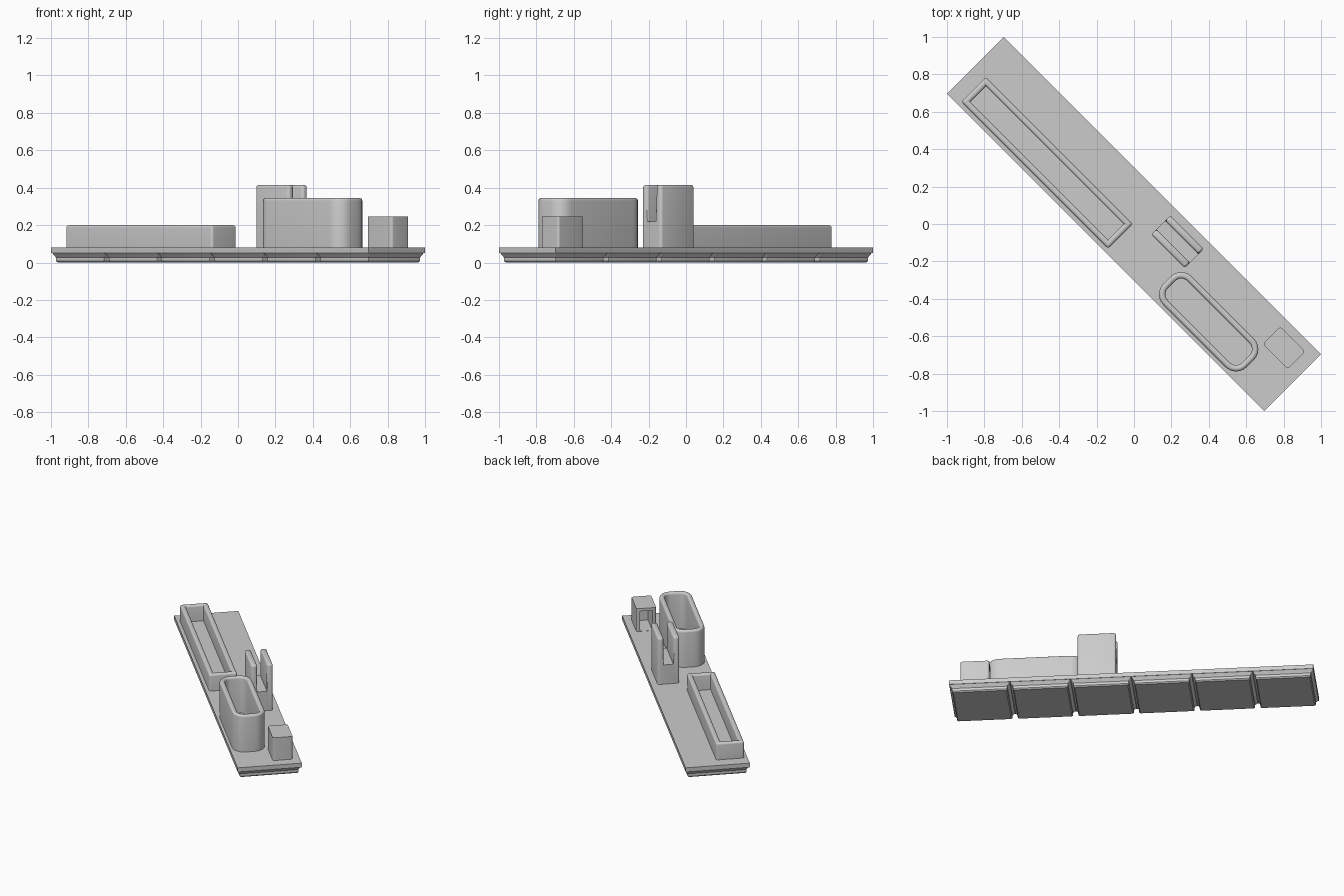
import bpy, bmesh, math
from mathutils import Matrix

if "Cube" in bpy.data.objects:
    bpy.data.objects.remove(bpy.data.objects["Cube"])

grey = bpy.data.materials.new("plain grey")
grey.diffuse_color = (0.6, 0.6, 0.6, 1)
grey.use_nodes = True
grey.node_tree.nodes["Principled BSDF"].inputs["Base Color"].default_value = grey.diffuse_color
TURN = Matrix.Rotation(-math.pi / 4, 4, 'Z')   # the long axis runs diagonally
TOP = 0.08                                     # upper face of the base plate


def finish(name, bm, smooth=True):
    bmesh.ops.recalc_face_normals(bm, faces=bm.faces)
    bm.transform(TURN)
    me = bpy.data.meshes.new(name)
    bm.to_mesh(me)
    bm.free()
    me.materials.append(grey)
    ob = bpy.data.objects.new(name, me)
    bpy.context.collection.objects.link(ob)
    if smooth:
        bpy.ops.object.select_all(action='DESELECT')
        ob.select_set(True)
        bpy.context.view_layer.objects.active = ob
        bpy.ops.object.shade_smooth_by_angle(angle=math.radians(35))
    return ob


def outline(cu, cv, hu, hv, r, seg=6):
    """Rounded rectangle as a list of plan points."""
    pts = []
    for k, (su, sv) in enumerate([(1, 1), (-1, 1), (-1, -1), (1, -1)]):
        for i in range(seg + 1):
            a = math.pi / 2 * (k + i / seg)
            pts.append((cu + su * (hu - r) + r * math.cos(a),
                        cv + sv * (hv - r) + r * math.sin(a)))
    return pts


def loft(name, box, r, profile):
    """Stack rounded rectangles; profile holds (inset, z) pairs, ends capped."""
    u0, u1, v0, v1 = box
    bm = bmesh.new()
    rings = []
    for inset, z in profile:
        pts = outline((u0 + u1) / 2, (v0 + v1) / 2, (u1 - u0) / 2 - inset,
                      (v1 - v0) / 2 - inset, max(r - inset, 0.002))
        rings.append([bm.verts.new((u, v, z)) for u, v in pts])
    n = len(rings[0])
    for a, b in zip(rings, rings[1:]):
        for i in range(n):
            j = (i + 1) % n
            bm.faces.new((a[i], a[j], b[j], b[i]))
    bm.faces.new(rings[0])
    bm.faces.new(rings[-1])
    return finish(name, bm)


def cup_profile(height, wall, f, floor):
    """Outer wall, rounded rim, inner wall and floor."""
    arc = [math.pi / 2 * i / 4 for i in range(5)]
    outer = [(f - f * math.cos(a), height - f + f * math.sin(a)) for a in arc]
    inner = [(wall - f + f * math.sin(a), height - f + f * math.cos(a)) for a in arc]
    return [(0, TOP - 0.005)] + outer + inner + [(wall, floor)]


def block(name, u0, u1, v0, v1, z0, z1):
    bm = bmesh.new()
    bmesh.ops.create_cube(bm, size=1)
    bm.transform(Matrix.Translation(((u0 + u1) / 2, (v0 + v1) / 2, (z0 + z1) / 2))
                 @ Matrix.Diagonal((u1 - u0, v1 - v0, z1 - z0, 1)))
    return finish(name, bm, False)


# Base plate and its six stepped feet
block("base_plate", -1.2, 1.2, -0.214, 0.214, 0.05, TOP)
for k in range(6):
    u = -1.0 + 0.4 * k
    loft(f"foot_{k + 1}", (u - 0.2, u + 0.2, -0.214, 0.214), 0.012,
         [(0.025, 0), (0.018, 0.008), (0.018, 0.027), (0.001, 0.051)])

# Long shallow tray and deep rounded bin
loft("long_tray", (-1.115, -0.005, -0.191, -0.005), 0.014,
     cup_profile(0.2, 0.034, 0.014, TOP + 0.004))
loft("deep_bin", (0.337, 0.967, -0.195, 0.02), 0.08,
     cup_profile(0.345, 0.034, 0.015, TOP + 0.004))

# Slotted holder: U profile extruded along the plate, exposed edges rounded
prof = [(0.025, 0.075), (0.17, 0.075), (0.17, 0.415), (0.13, 0.415),
        (0.13, 0.22), (0.066, 0.22), (0.066, 0.415), (0.025, 0.415)]
bm = bmesh.new()
face = bm.faces.new([bm.verts.new((0.105, v, z)) for v, z in prof])
ext = bmesh.ops.extrude_face_region(bm, geom=[face], use_keep_orig=True)
bmesh.ops.translate(bm, vec=(0.253, 0, 0),
                    verts=[g for g in ext['geom'] if isinstance(g, bmesh.types.BMVert)])
bmesh.ops.recalc_face_normals(bm, faces=bm.faces)
rim = [e for e in bm.edges if max(v.co.z for v in e.verts) > 0.3]
bmesh.ops.bevel(bm, geom=rim, offset=0.014, segments=3, profile=0.5, affect='EDGES')
finish("slotted_holder", bm)

# Small end holder, hollow and open toward the other parts
small = loft("end_holder", (0.94, 1.13, 0.033, 0.165), 0.014,
             [(0, TOP - 0.005), (0, 0.245)])
cutter = block("end_holder_cutter", 0.9, 1.105, 0.058, 0.14, TOP + 0.001, 0.225)
cutter.hide_render = True
cutter.hide_set(True)
cut = small.modifiers.new("hollow", 'BOOLEAN')
cut.operation = 'DIFFERENCE'
cut.object = cutter
cut.solver = 'EXACT'
bpy.context.view_layer.objects.active = small
